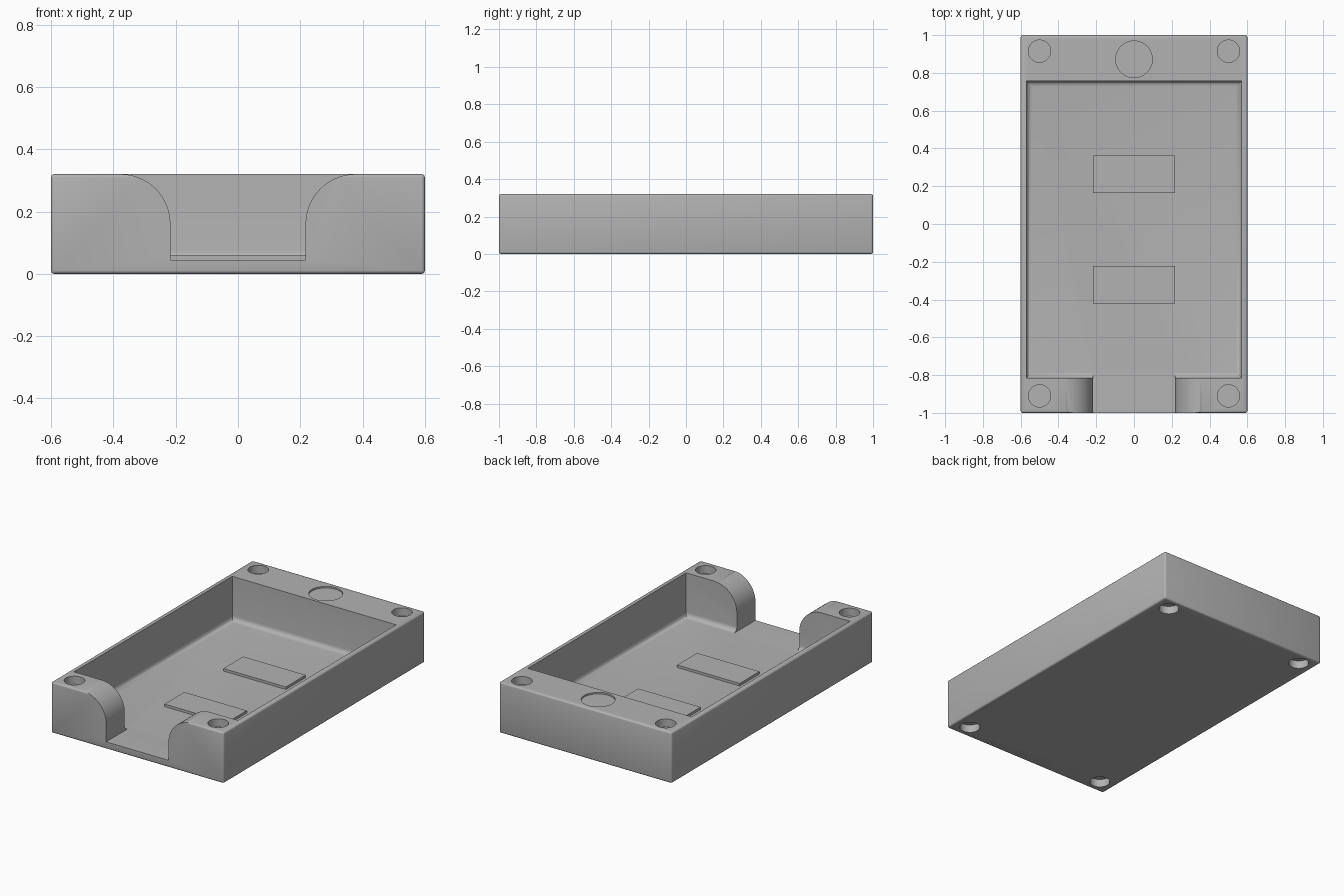
import bpy, bmesh, math
from mathutils import Matrix

if "Cube" in bpy.data.objects:
    bpy.data.objects.remove(bpy.data.objects["Cube"])

grey = bpy.data.materials.new("light_grey")
grey.diffuse_color = (0.45, 0.45, 0.45, 1)
grey.use_nodes = True
grey.node_tree.nodes["Principled BSDF"].inputs["Base Color"].default_value = grey.diffuse_color

W, L, H, FLOOR = 0.6, 1.0, 0.32, 0.045   # half width, half length, height, floor height


def to_object(name, bm):
    bmesh.ops.recalc_face_normals(bm, faces=bm.faces)
    mesh = bpy.data.meshes.new(name)
    bm.to_mesh(mesh)
    bm.free()
    mesh.materials.append(grey)
    ob = bpy.data.objects.new(name, mesh)
    bpy.context.collection.objects.link(ob)
    return ob


def box(name, x0, x1, y0, y1, z0, z1, bevel=0, segments=3, pick=lambda e: True):
    bm = bmesh.new()
    bmesh.ops.create_cube(bm, size=1)
    for v in bm.verts:
        v.co = (x0 + (v.co.x + .5) * (x1 - x0), y0 + (v.co.y + .5) * (y1 - y0),
                z0 + (v.co.z + .5) * (z1 - z0))
    if bevel:
        bmesh.ops.bevel(bm, geom=[e for e in bm.edges if pick(e)], offset=bevel,
                        segments=segments, profile=0.5, affect='EDGES')
    return to_object(name, bm)


def disc(name, x, y, z0, z1, r):
    bm = bmesh.new()
    bmesh.ops.create_cone(bm, cap_ends=True, segments=48, radius1=r, radius2=r, depth=z1 - z0,
                          matrix=Matrix.Translation((x, y, (z0 + z1) / 2)))
    return to_object(name, bm)


def prism(name, profile, y0, y1):
    bm = bmesh.new()
    face = bm.faces.new([bm.verts.new((x, y0, z)) for x, z in profile])
    ext = bmesh.ops.extrude_face_region(bm, geom=[face])
    bmesh.ops.translate(bm, vec=(0, y1 - y0, 0),
                        verts=[g for g in ext["geom"] if isinstance(g, bmesh.types.BMVert)])
    return to_object(name, bm)


# Tray body with softened outer edges
tray = box("tray", -W, W, -L, L, 0, H, 0.011)

# Main cavity, rounded where the walls meet the floor
cutters = [box("cavity_cutter", -0.57, 0.57, -0.815, 0.757, FLOOR, 0.6, 0.03, 6,
               lambda e: all(v.co.z < 0.1 for v in e.verts))]

# Front opening: straight sides flaring outward in quarter arcs at the top
r, half = 0.16, 0.217
side = [(half, FLOOR)]
for i in range(17):
    a = math.pi / 2 * i / 16
    side.append((half + r - r * math.cos(a), H - r + r * math.sin(a)))
side.append((half + r, 0.6))
cutters.append(prism("opening_cutter", side + [(-x, z) for x, z in reversed(side)], -1.2, -0.77))

# Corner pockets in the top and the underside
for x in (-0.5, 0.5):
    for y in (-0.91, 0.915):
        cutters.append(disc("top_pocket_cutter", x, y, H - 0.05, 0.5, 0.059))
        cutters.append(disc("bottom_pocket_cutter", x, y, -0.2, 0.05, 0.059))

# Shallow round recess in the back wall's rim
cutters.append(disc("rim_recess_cutter", 0, 0.872, H - 0.01, 0.5, 0.097))

for c in cutters:
    c.hide_render = True
    m = tray.modifiers.new(c.name, 'BOOLEAN')
    m.operation, m.solver, m.object = 'DIFFERENCE', 'EXACT', c

# Bake the cuts and drop the cutters
deps = bpy.context.evaluated_depsgraph_get()
baked = bpy.data.meshes.new_from_object(tray.evaluated_get(deps))
tray.modifiers.clear()
tray.data = baked
for c in cutters:
    bpy.data.objects.remove(c)

# Raised pads on the floor
for name, y0 in (("front_pad", -0.42), ("back_pad", 0.165)):
    box(name, -0.217, 0.217, y0, y0 + 0.197, FLOOR - 0.01, 0.061)

# Smooth the rounded areas only
bpy.ops.object.select_all(action='DESELECT')
tray.select_set(True)
bpy.context.view_layer.objects.active = tray
bpy.ops.object.shade_smooth_by_angle(angle=math.radians(35))
